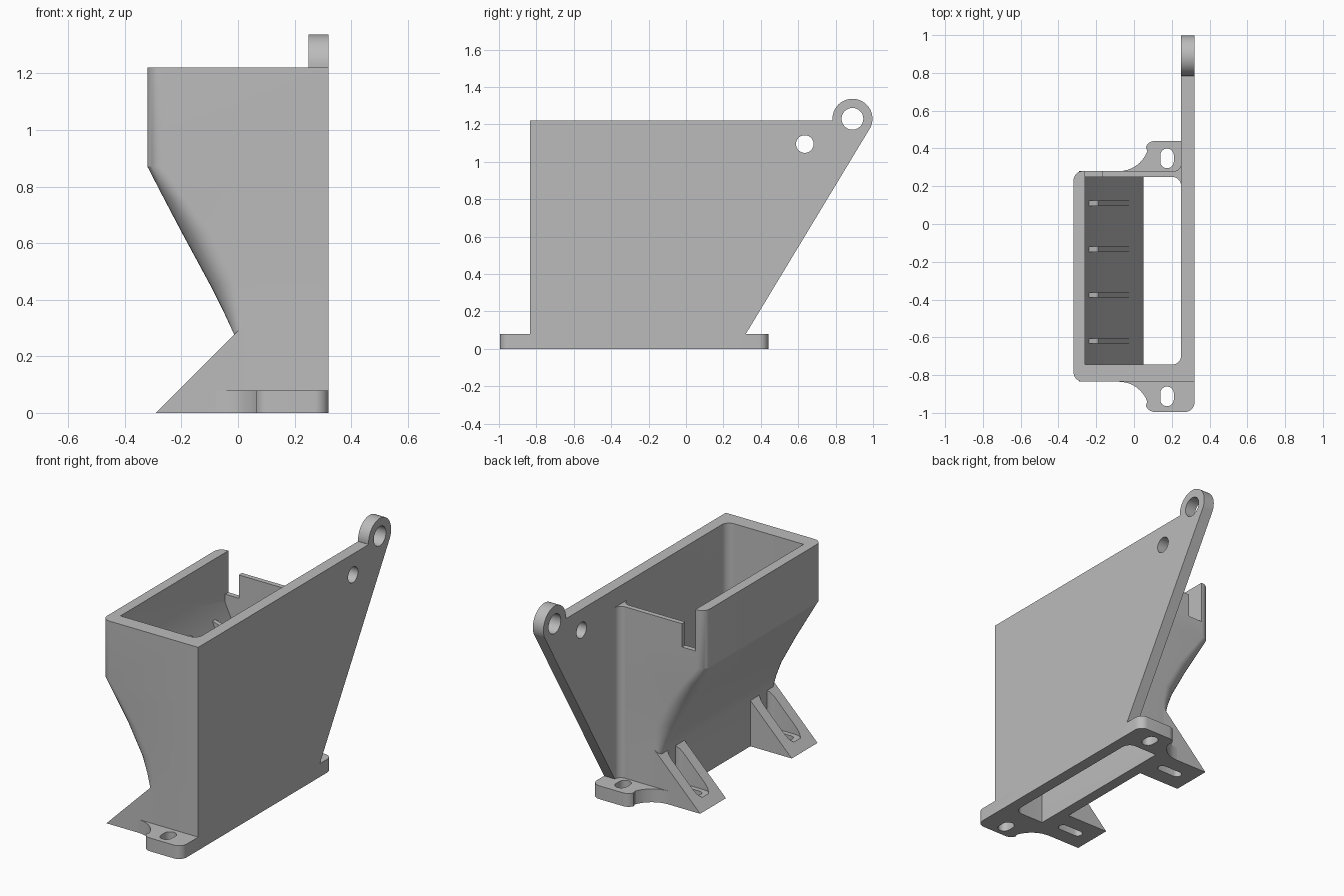
import bpy, bmesh
from math import sin, cos, radians

cube = bpy.data.objects.get("Cube")
if cube:
    bpy.data.objects.remove(cube)

grey = bpy.data.materials.new("plain_grey")
grey.use_nodes = True
colour = (0.5, 0.5, 0.5, 1)
grey.diffuse_color = colour
grey.node_tree.nodes["Principled BSDF"].inputs["Base Color"].default_value = colour

FRONT, BACK, RIGHT = -0.835, 0.28, 0.32   # outer faces of the hopper


def loft(name, rings):
    """Skin a stack of equal-length rings and cap both ends."""
    bm = bmesh.new()
    loops = [[bm.verts.new(p) for p in ring] for ring in rings]
    n = len(loops[0])
    for low, high in zip(loops, loops[1:]):
        for i in range(n):
            j = (i + 1) % n
            bm.faces.new((low[i], low[j], high[j], high[i]))
    bm.faces.new(loops[0][::-1])
    bm.faces.new(loops[-1])
    bmesh.ops.recalc_face_normals(bm, faces=bm.faces)
    mesh = bpy.data.meshes.new(name)
    bm.to_mesh(mesh)
    bm.free()
    mesh.materials.append(grey)
    ob = bpy.data.objects.new(name, mesh)
    bpy.context.scene.collection.objects.link(ob)
    return ob


def prism(name, pts, lo, hi, axis="z"):
    place = {"x": lambda a, b, t: (t, a, b),
             "y": lambda a, b, t: (a, t, b),
             "z": lambda a, b, t: (a, b, t)}[axis]
    return loft(name, [[place(a, b, t) for a, b in pts] for t in (lo, hi)])


def arc(cx, cy, r, start, end, steps=8):
    angles = [radians(start + (end - start) * i / steps) for i in range(steps + 1)]
    return [(cx + r * cos(a), cy + r * sin(a)) for a in angles]


def circle(cx, cy, r):
    return arc(cx, cy, r, 0, 352.5, 47)


def rect(x0, x1, y0, y1):
    return [(x0, y0), (x1, y0), (x1, y1), (x0, y1)]


def slot_x(x0, x1, y, r):
    return arc(x1 - r, y, r, -90, 90) + arc(x0 + r, y, r, 90, 270)


def slot_y(x, y0, y1, r):
    return arc(x, y1 - r, r, 0, 180) + arc(x, y0 + r, r, 180, 360)


def cut(ob, cutters):
    """Subtract the cutters, bake the result and discard them."""
    for c in cutters:
        c.hide_render = True
        mod = ob.modifiers.new("cut", "BOOLEAN")
        mod.operation = "DIFFERENCE"
        mod.solver = "EXACT"
        mod.object = c
    graph = bpy.context.evaluated_depsgraph_get()
    mesh = bpy.data.meshes.new_from_object(ob.evaluated_get(graph))
    ob.modifiers.clear()
    ob.data = mesh
    for c in cutters:
        bpy.data.objects.remove(c)
    return ob


def cavity():
    """Inside of the hopper: narrow throat, sloping floor, wide mouth."""
    r, x1, y0, y1 = 0.05, 0.25, -0.745, 0.25
    rings = []
    for z, x0 in [(-0.05, 0.05), (0.28, 0.05), (0.36, 0.02), (0.455, -0.03),
                  (0.64, -0.13), (0.92, -0.26), (1.4, -0.26)]:
        ring = ([(x0, y0)] + arc(x1 - r, y0 + r, r, -90, 0)
                + arc(x1 - r, y1 - r, r, 0, 90) + [(x0, y1)])
        rings.append([(x, y, z) for x, y in ring])
    return loft("cavity_cutter", rings)


parts = []

# Hopper shell, with corners that soften along the sloping side
rings = []
for z, x0, r in [(0, -0.015, 0.03), (0.28, -0.015, 0.035), (0.36, -0.052, 0.07),
                 (0.455, -0.1, 0.1), (0.64, -0.2, 0.1), (0.76, -0.263, 0.075),
                 (0.87, -0.32, 0.05), (1.22, -0.32, 0.05)]:
    ring = ([(RIGHT, FRONT), (RIGHT, BACK)] + arc(x0 + r, BACK - r, r, 90, 180)
            + arc(x0 + r, FRONT + r, r, 180, 270))
    rings.append([(x, y, z) for x, y in ring])
hopper = loft("hopper", rings)
parts.append(cut(hopper, [
    cavity(),
    prism("back_wall_cutter", rect(-0.26, 0.25, 0.2, 0.4), 1.11, 1.4),
    prism("notch_cutter", rect(-0.26, -0.17, 0.2, 0.4), 0.97, 1.4)]))

# Side plate with hanging eye
eye = (0.89, 1.23)
outline = ([(FRONT, 0), (0.272, 0), (0.32, 0.08)]
           + arc(*eye, 0.107, -25, 185, 32) + [(0.784, 1.22), (FRONT, 1.22)])
plate = prism("side_plate", outline, 0.25, RIGHT, "x")
parts.append(cut(plate, [
    prism("eye_cutter", circle(*eye, 0.058), 0.1, 0.5, "x"),
    prism("hole_cutter", circle(0.635, 1.095, 0.047), 0.1, 0.5, "x")]))

# Fillet between back wall and side plate
r = 0.04
parts.append(prism("plate_fillet",
                   [(0.26, 0.27), (0.26, BACK + r)]
                   + arc(0.25 - r, BACK + r, r, 0, -90) + [(0.25 - r, 0.27)], 0.05, 1.11))

# Base flange with a mounting lug at each end
middle = (FRONT + BACK) / 2
half = (arc(0.27, 0.39, 0.05, 0, 90) + arc(0.11, 0.39, 0.05, 90, 160)
        + arc(-0.08, 0.44, 0.16, -20, -90) + [(-0.08, 0.27), (-0.01, 0.24)])
mirrored = [(x, 2 * middle - y) for x, y in reversed(half)]
base = prism("base_flange", half + mirrored, 0, 0.08)
parts.append(cut(base, [
    cavity(),
    prism("back_slot_cutter", slot_y(0.175, 0.295, 0.4, 0.036), -0.1, 0.2),
    prism("front_slot_cutter", slot_y(0.175, -0.965, -0.86, 0.036), -0.1, 0.2)]))

# Sloping feet with a pocket and a screw slot
for name, y0, y1 in [("front_foot", FRONT, -0.59), ("back_foot", 0.035, BACK)]:
    foot = prism(name, [(-0.29, 0), (0.02, 0), (0.02, 0.31)], y0, y1, "y")
    y = (y0 + y1) / 2
    parts.append(cut(foot, [
        prism("pocket_cutter", slot_x(-0.25, 0, y, 0.055), 0.05, 0.6),
        prism("screw_slot_cutter", slot_x(-0.21, -0.05, y, 0.027), -0.1, 0.2)]))

# Small ribs on the sloping floor
for i in range(4):
    y = 0.11 - 0.243 * i
    parts.append(prism(f"floor_rib_{i + 1}",
                       [(-0.27, 0.88), (-0.19, 0.86), (-0.02, 0.44), (-0.06, 0.46)],
                       y - 0.014, y + 0.014, "y"))

# Smooth the curved faces and keep crisp edges
bpy.ops.object.select_all(action="DESELECT")
for ob in parts:
    ob.select_set(True)
bpy.context.view_layer.objects.active = parts[0]
bpy.ops.object.shade_smooth_by_angle(angle=radians(25))
